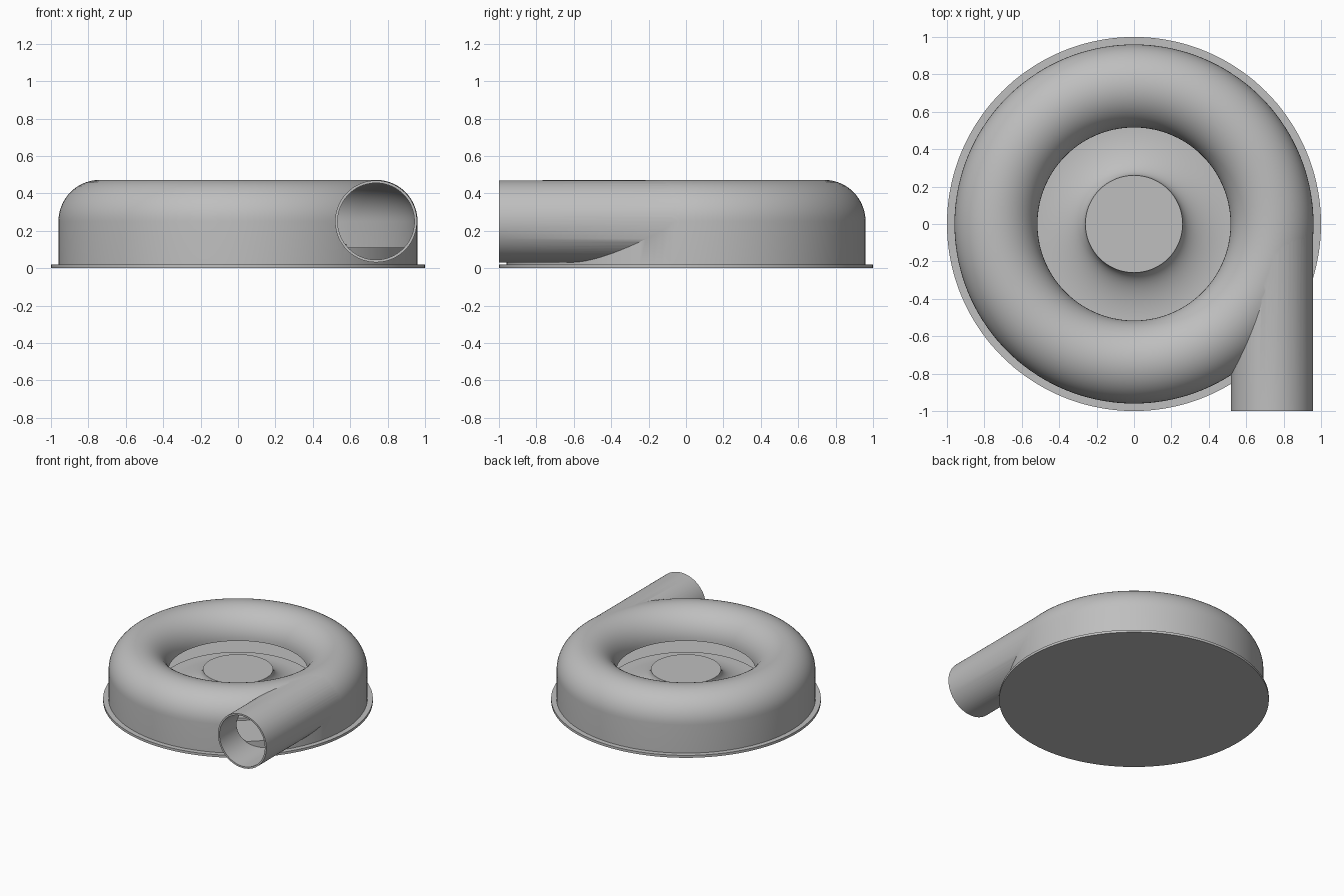
import bpy, bmesh
from math import sin, cos, pi
from mathutils import Matrix, Vector

cube = bpy.data.objects.get("Cube")
if cube:
    bpy.data.objects.remove(cube, do_unlink=True)

grey = bpy.data.materials.new("light_grey")
grey.use_nodes = True
colour = (0.52, 0.52, 0.52, 1)
grey.diffuse_color = colour
grey.node_tree.nodes["Principled BSDF"].inputs["Base Color"].default_value = colour

RING, MID = 0.738, 0.25      # tube centre radius and height
OUTER, INNER = 0.222, 0.207  # casing tube radii


def finish(name, bm):
    bmesh.ops.remove_doubles(bm, verts=bm.verts, dist=1e-5)
    bmesh.ops.recalc_face_normals(bm, faces=bm.faces)
    mesh = bpy.data.meshes.new(name)
    bm.to_mesh(mesh)
    bm.free()
    mesh.materials.append(grey)
    ob = bpy.data.objects.new(name, mesh)
    bpy.context.collection.objects.link(ob)
    return ob


def lathe(name, profile, steps=144):
    """Revolve a closed (radius, height) profile around z."""
    bm = bmesh.new()
    verts = [bm.verts.new((r, 0, z)) for r, z in profile]
    edges = [bm.edges.new((a, b)) for a, b in zip(verts, verts[1:] + verts[:1])]
    bmesh.ops.spin(bm, geom=verts + edges, cent=(0, 0, 0), axis=(0, 0, 1),
                   angle=2 * pi, steps=steps, use_merge=False)
    bmesh.ops.dissolve_degenerate(bm, dist=1e-6, edges=bm.edges)
    return finish(name, bm)


def rod(name, radius, y0, y1):
    """Solid cylinder along y on the outlet axis."""
    bm = bmesh.new()
    place = Matrix.Translation(Vector((RING, (y0 + y1) / 2, MID))) @ Matrix.Rotation(pi / 2, 4, 'X')
    bmesh.ops.create_cone(bm, cap_ends=True, segments=72, radius1=radius,
                          radius2=radius, depth=y1 - y0, matrix=place)
    return finish(name, bm)


def arc(radius, n=28):
    """Half circle over the tube, from the outside to the inside."""
    return [(RING + radius * cos(pi * i / n), MID + radius * sin(pi * i / n))
            for i in range(n + 1)]


def combine(target, tool, operation):
    tool.hide_render = True
    mod = target.modifiers.new(operation.lower(), 'BOOLEAN')
    mod.operation, mod.solver, mod.object = operation, 'EXACT', tool
    bpy.context.view_layer.objects.active = target
    bpy.ops.object.modifier_apply(modifier=mod.name)
    bpy.data.objects.remove(tool, do_unlink=True)


# Volute casing: thin domed shell joined with the outlet pipe, then hollowed
wall = RING + INNER
casing = lathe("volute_casing", [(RING + OUTER, 0.01)] + arc(OUTER)
               + arc(INNER)[::-1] + [(wall, 0.01)])
combine(casing, rod("outlet_pipe", 0.219, -1, 0), 'UNION')
combine(casing, lathe("chamber_cutter", [(0, 0.015), (wall, 0.015)] + arc(INNER)
                      + [(0.5, 0.24), (0, 0.24)]), 'DIFFERENCE')
combine(casing, rod("bore_cutter", 0.205, -1.1, 0), 'DIFFERENCE')

# Base flange and raised chamber floor
flange = lathe("base_flange", [(0, 0), (1, 0), (1, 0.02), (0, 0.02)])
floor = lathe("chamber_floor", [(0, 0.015), (0.95, 0.015), (0.95, 0.11), (0, 0.11)])

# Flared hub on a thin disc
flare = [(0.52 - 0.26 * cos(t), 0.26 - 0.13 * sin(t))
         for t in (pi / 2 * i / 16 for i in range(17))]
hub = lathe("impeller_hub", [(0, 0.26)] + flare + [(0.58, 0.13), (0.58, 0.1), (0, 0.1)])

# Smooth shading with crisp edges
bpy.ops.object.select_all(action='DESELECT')
for ob in (casing, flange, floor, hub):
    ob.select_set(True)
bpy.context.view_layer.objects.active = casing
bpy.ops.object.shade_smooth_by_angle(angle=pi / 6)
